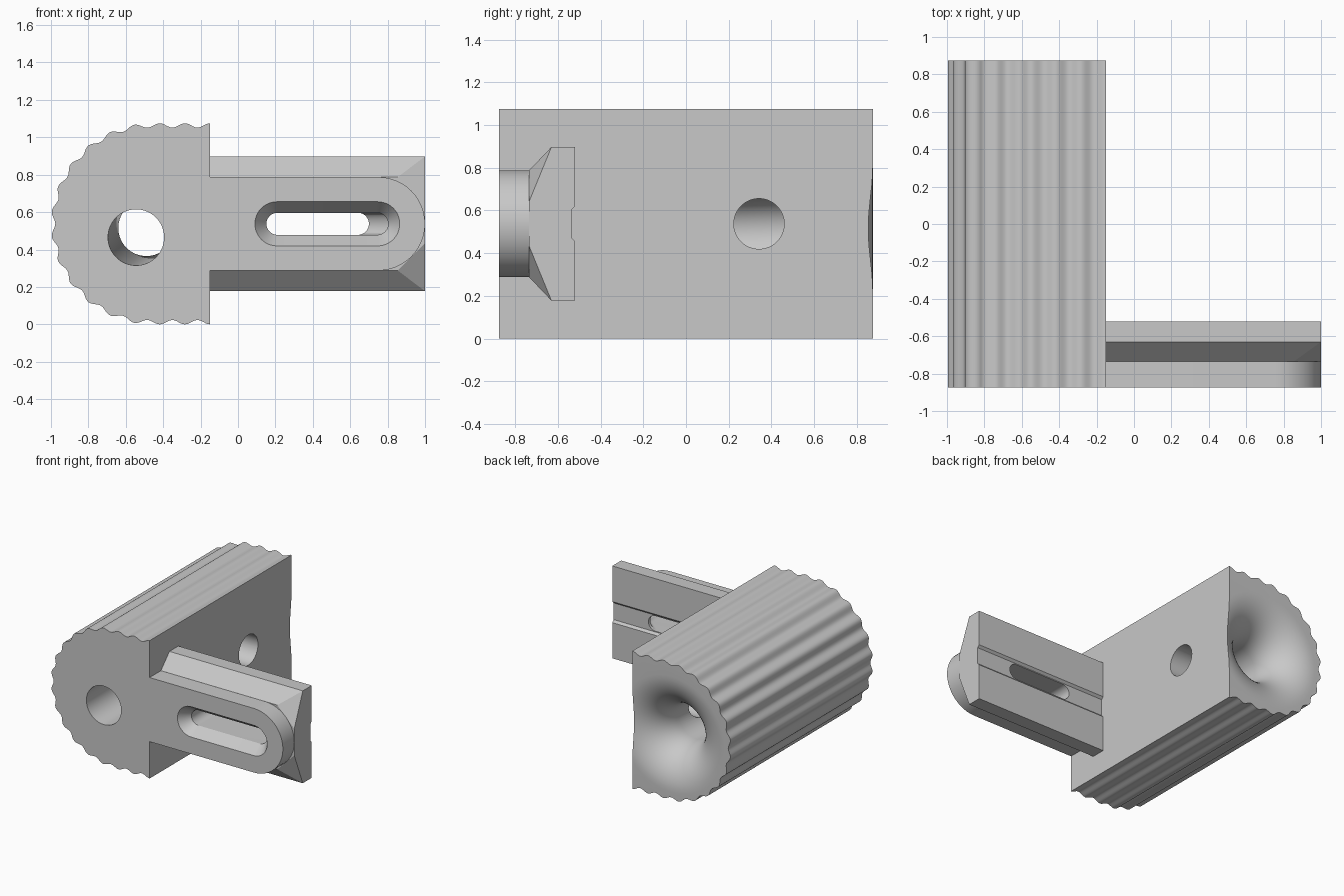
import bpy, bmesh
from math import sin, cos, pi
from mathutils import Vector

if "Cube" in bpy.data.objects:
    bpy.data.objects.remove(bpy.data.objects["Cube"])

grey = bpy.data.materials.new("light_grey")
grey.use_nodes = True
grey.diffuse_color = (0.58, 0.58, 0.58, 1)
grey.node_tree.nodes["Principled BSDF"].inputs["Base Color"].default_value = grey.diffuse_color

FRONT, BACK = -0.875, 0.875
MID = 0.5375
FLAT_X = -0.15


def add_object(name, bm):
    bmesh.ops.recalc_face_normals(bm, faces=bm.faces)
    mesh = bpy.data.meshes.new(name)
    bm.to_mesh(mesh)
    bm.free()
    mesh.materials.append(grey)
    obj = bpy.data.objects.new(name, mesh)
    bpy.context.collection.objects.link(obj)
    return obj


def loft(name, rings):
    """Skin a list of equal-length rings and cap both ends."""
    bm = bmesh.new()
    rows = [[bm.verts.new(p) for p in ring] for ring in rings]
    n = len(rows[0])
    for a, b in zip(rows, rows[1:]):
        for i in range(n):
            j = (i + 1) % n
            bm.faces.new((a[i], a[j], b[j], b[i]))
    bm.faces.new(rows[0])
    bm.faces.new(rows[-1])
    return add_object(name, bm)


def hull(name, points):
    bm = bmesh.new()
    for p in points:
        bm.verts.new(p)
    out = bmesh.ops.convex_hull(bm, input=bm.verts)
    junk = {g for g in out["geom_interior"] + out["geom_unused"]
            if isinstance(g, bmesh.types.BMVert)}
    bmesh.ops.delete(bm, geom=list(junk), context="VERTS")
    bmesh.ops.dissolve_limit(bm, angle_limit=0.002, verts=bm.verts, edges=bm.edges)
    return add_object(name, bm)


def boolean(target, tool, operation="DIFFERENCE"):
    mod = target.modifiers.new(tool.name, "BOOLEAN")
    mod.operation, mod.object, mod.solver = operation, tool, "EXACT"
    dg = bpy.context.evaluated_depsgraph_get()
    mesh = bpy.data.meshes.new_from_object(target.evaluated_get(dg))
    target.modifiers.clear()
    target.data = mesh
    bpy.data.objects.remove(tool)


def circle(x, y, z, r, n=64):
    return [(x + r * cos(2 * pi * i / n), y, z + r * sin(2 * pi * i / n)) for i in range(n)]


def slot(x0, x1, r, y, n=24):
    """Stadium ring between x0 and x1."""
    ring = []
    for cx, start in ((x1 - r, -pi / 2), (x0 + r, pi / 2)):
        for i in range(n + 1):
            a = start + pi * i / n
            ring.append((cx + r * cos(a), y, MID + r * sin(a)))
    return ring


# Grip body: D-shaped outline with ripples running around the curved side
R, AMP, WAVES, STEPS = 0.526, 0.0115, 17, 204
CX = -1 + R + AMP
straight = FLAT_X - CX
length = 2 * straight + pi * R
outline = []
for i in range(STEPS + 1):
    s = length * i / STEPS
    r = R + AMP * cos(2 * pi * WAVES * i / STEPS)
    if s < straight:
        outline.append((FLAT_X - s, MID + r))
    elif s > length - straight:
        outline.append((FLAT_X - (length - s), MID - r))
    else:
        a = pi / 2 + (s - straight) / R
        outline.append((CX + r * cos(a), MID + r * sin(a)))
body = loft("grip_body", [[(x, y, z) for x, z in outline] for y in (FRONT, BACK)])

# Slightly slanted bore opening into a flared bell at the back
BORE, FLARE = 0.15, 0.3
start, end = Vector((-0.545, FRONT, 0.465)), Vector((-0.49, BACK - FLARE, 0.515))
outer = start + (start - end) * 0.05
rings = [circle(*outer, BORE), circle(*end, BORE)]
for i in range(1, 17):
    a = pi / 2 * i / 16
    rings.append(circle(end.x, end.y + FLARE * sin(a), end.z, BORE + FLARE * (1 - cos(a))))
rings.append(circle(end.x, BACK + 0.05, end.z, BORE + FLARE))
boolean(body, loft("bore_cutter", rings))

# Side hole from the flat face into the bore
side = [[(x, 0.342 + p[0], MID + p[2]) for p in circle(0, 0, 0, 0.118)] for x in (-0.5, -0.1)]
boolean(body, loft("side_cutter", side))

# Arm flange: tapers out from the neck to a square-ended plate
taper = [(FLAT_X, 0.25), (0.854, 0.25), (1, 0.104)]
points = [(x, -0.735, MID + s * h) for x, h in taper for s in (-1, 1)]
points += [(x, y, MID + s * 0.36) for x in (FLAT_X, 1) for y in (-0.63, -0.52) for s in (-1, 1)]
arm = hull("slotted_arm", points)

# Arm neck with a rounded end
neck = [p for y in (FRONT, -0.70) for p in slot(0.5, 1, 0.2499, y) if p[0] >= 0.75]
neck += [(FLAT_X, y, MID + s * 0.2499) for y in (FRONT, -0.70) for s in (-1, 1)]
boolean(arm, hull("neck", neck), "UNION")

# Shallow groove along the back of the arm
groove = [(x, y, MID + s * h) for x in (-0.3, 1.1) for s in (-1, 1)
          for y, h in ((-0.537, 0.065), (-0.50, 0.102))]
boolean(arm, hull("groove_cutter", groove))

# Countersunk slot, shorter at the back
boolean(arm, loft("slot_cutter", [
    slot(0.083, 0.872, 0.125, FRONT - 0.01),
    slot(0.152, 0.803, 0.059, FRONT + 0.085),
    slot(0.152, 0.803, 0.059, -0.65),
    slot(0.152, 0.70, 0.059, -0.56),
    slot(0.152, 0.70, 0.059, -0.48)]))

# Smooth the curved surfaces and keep the edges crisp
bpy.ops.object.select_all(action="DESELECT")
for obj in (body, arm):
    obj.select_set(True)
bpy.context.view_layer.objects.active = body
bpy.ops.object.shade_smooth_by_angle(angle=0.5)
